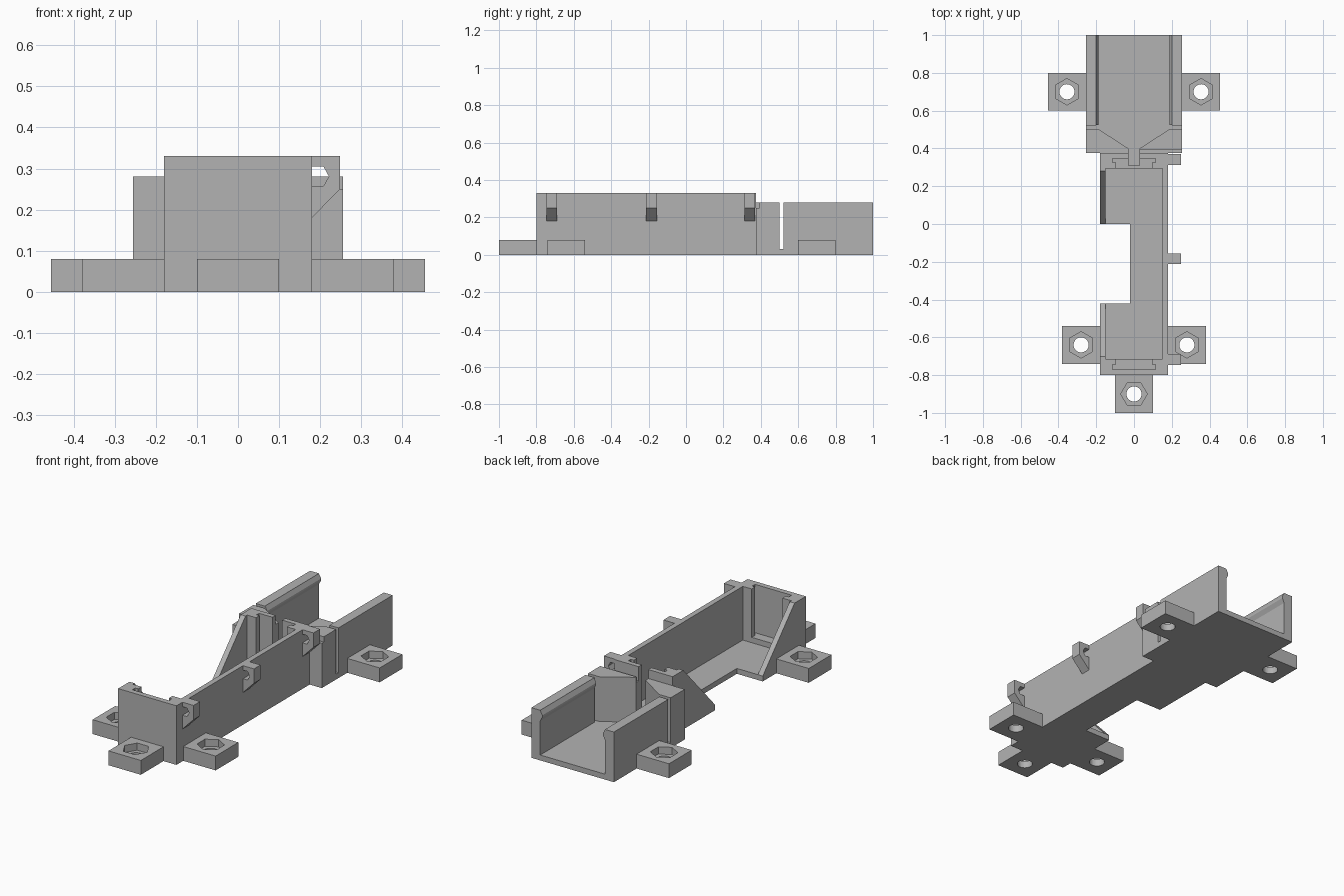
import bpy, bmesh, math
from mathutils import Vector

cube = bpy.data.objects.get("Cube")
if cube:
    bpy.data.objects.remove(cube, do_unlink=True)

grey = bpy.data.materials.new("plain grey")
grey.use_nodes = True
colour = (0.45, 0.45, 0.45, 1)
grey.diffuse_color = colour
grey.node_tree.nodes["Principled BSDF"].inputs["Base Color"].default_value = colour


def prism(name, axis, profile, lo, hi):
    """Extrude a 2D profile along x (y, z), y (x, z) or z (x, y)."""
    place = {"x": lambda a, b, t: (t, a, b),
             "y": lambda a, b, t: (a, t, b),
             "z": lambda a, b, t: (a, b, t)}[axis]
    bm = bmesh.new()
    face = bm.faces.new([bm.verts.new(place(a, b, lo)) for a, b in profile])
    new = bmesh.ops.extrude_face_region(bm, geom=[face])["geom"]
    verts = [v for v in new if isinstance(v, bmesh.types.BMVert)]
    bmesh.ops.translate(bm, verts=verts, vec=Vector(place(0, 0, hi - lo)))
    bmesh.ops.recalc_face_normals(bm, faces=bm.faces)
    mesh = bpy.data.meshes.new(name)
    bm.to_mesh(mesh)
    bm.free()
    mesh.materials.append(grey)
    obj = bpy.data.objects.new(name, mesh)
    bpy.context.collection.objects.link(obj)
    return obj


def box(name, x0, x1, y0, y1, z0, z1):
    return prism(name, "z", [(x0, y0), (x1, y0), (x1, y1), (x0, y1)], z0, z1)


def ngon(cx, cy, radius, sides, turn=0.0):
    return [(cx + radius * math.cos(turn + math.tau * i / sides),
             cy + radius * math.sin(turn + math.tau * i / sides)) for i in range(sides)]


def cut(obj, *cutters):
    """Subtract the cutters, bake the result and remove the cutters."""
    for c in cutters:
        c.hide_render = True
        mod = obj.modifiers.new("cut", "BOOLEAN")
        mod.operation, mod.solver, mod.object = "DIFFERENCE", "EXACT", c
    graph = bpy.context.evaluated_depsgraph_get()
    baked = bpy.data.meshes.new_from_object(obj.evaluated_get(graph))
    obj.modifiers.clear()
    obj.data = baked
    for c in cutters:
        bpy.data.objects.remove(c, do_unlink=True)


FLOOR, TOP = 0.03, 0.33

# Long cradle with cavity, contact slots, wire channel and open side
cradle = box("cradle", -0.18, 0.18, -0.8, 0.375, 0, TOP)
cut(cradle,
    box("cavity", -0.15, 0.15, -0.715, 0.295, FLOOR, 1),
    box("contact_neck", -0.095, 0.095, -0.75, 0.33, 0.06, 1),
    box("front_slot", -0.113, 0.113, -0.77, -0.745, 0.06, 1),
    box("rear_slot", -0.113, 0.113, 0.325, 0.347, 0.06, 1),
    box("wire_channel", -0.03, 0.03, 0.31, 0.5, FLOOR, 1),
    prism("side_opening", "x", [(-0.42, FLOOR), (0, FLOOR), (0.29, 0.34), (-0.71, 0.34)],
          -0.3, -0.1),
    box("floor_notch", -0.3, -0.02, -0.42, 0, -1, 1))

# Wide rear tray with funnel, slit and clearance step
tray = box("rear_tray", -0.255, 0.255, 0.375, 1, 0, 0.28)
cut(tray,
    prism("funnel", "z", [(0.2, 1.1), (-0.2, 1.1), (-0.2, 0.51), (-0.03, 0.4), (-0.03, 0.3),
                          (0.03, 0.3), (0.03, 0.4), (0.2, 0.51)], FLOOR, 1),
    box("slit", -0.4, 0.4, 0.5, 0.522, FLOOR, 1),
    box("clearance", 0, 0.4, 0.3, 0.393, 0.25, 1))

# Retaining ridges inside the tray walls
for side, s in (("right", -1), ("left", 1)):
    prism(side + "_ridge", "y", [(s * 0.2, 0.278), (s * 0.187, 0.255), (s * 0.187, 0.245),
                                 (s * 0.2, 0.22)], 0.525, 1)

# Cable hooks on the closed wall
for name, y0 in (("front", -0.747), ("middle", -0.213), ("rear", 0.312)):
    hook = prism(name + "_cable_hook", "y",
                 [(0.18, 0.18), (0.248, 0.25), (0.248, TOP), (0.18, TOP)], y0, y0 + 0.058)
    cut(hook, prism("cable_hole", "y", [(0.17, 0.257), (0.208, 0.257), (0.221, 0.281),
                                        (0.208, 0.305), (0.17, 0.305)], y0 - 0.1, y0 + 0.2))

# Mounting tabs with a bolt hole and a hexagonal nut pocket
tabs = [("front_tab", 0, -0.9, 0)]
for side, s in (("right", -1), ("left", 1)):
    tabs += [(side + "_front_tab", s * 0.28, -0.64, math.pi / 6),
             (side + "_rear_tab", s * 0.355, 0.7, math.pi / 6)]
for name, x, y, turn in tabs:
    tab = box(name, x - 0.1, x + 0.1, y - 0.1, y + 0.1, 0, 0.08)
    cut(tab, prism("nut_pocket", "z", ngon(x, y, 0.07, 6, turn), 0.04, 1),
        prism("bolt_hole", "z", ngon(x, y, 0.04, 32), -1, 1))
